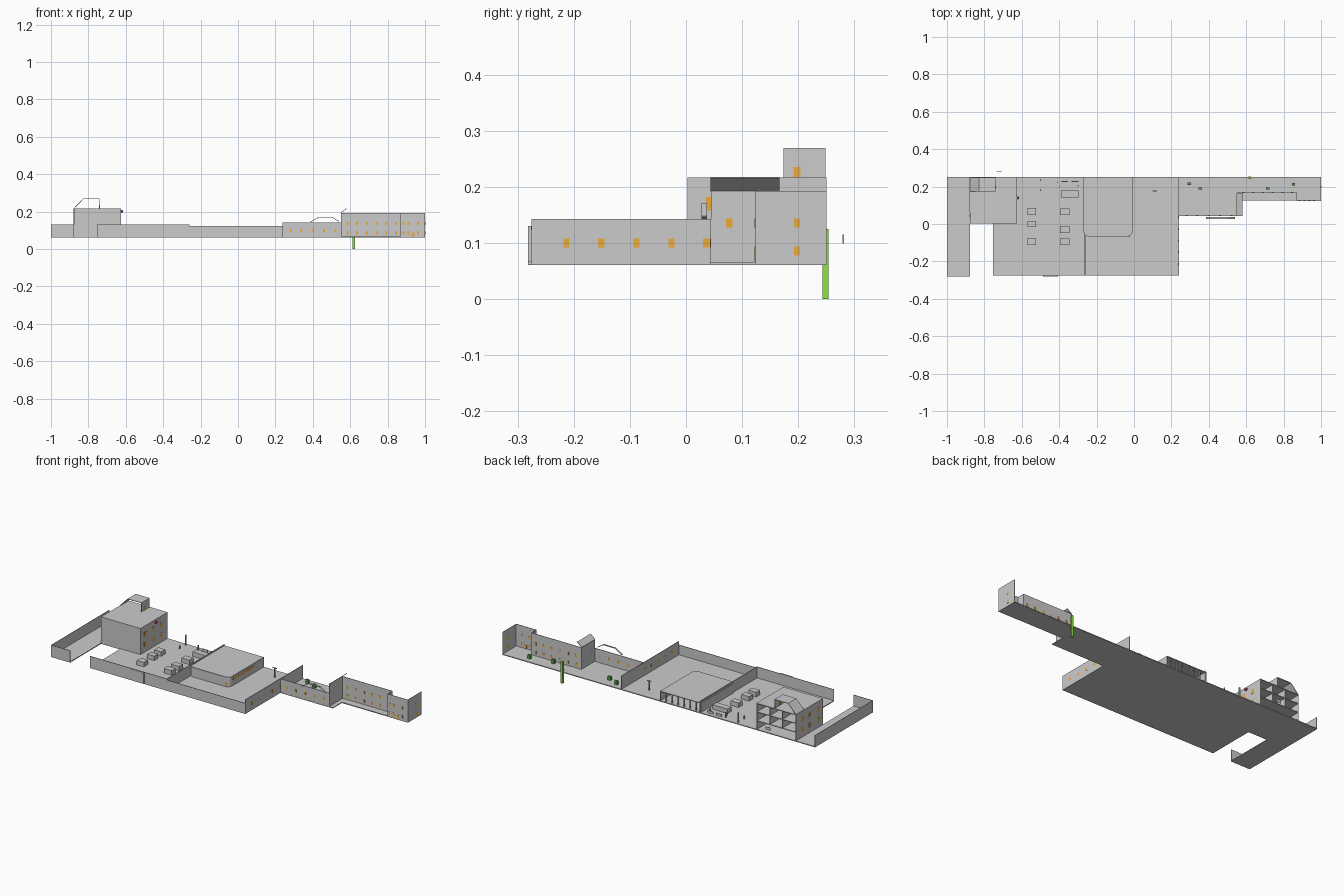
import bpy, bmesh, math

Z0, Z1 = 0.061, 0.066   # underside and top of the ground slab


def material(name, rgb):
    m = bpy.data.materials.new(name)
    m.diffuse_color = (*rgb, 1)
    return m


ORANGE = material("orange", (0.85, 0.40, 0.04))
GREEN = material("green", (0.25, 0.80, 0.05))
DARK_GREEN = material("dark_green", (0.08, 0.35, 0.06))
RED = material("red", (0.45, 0.03, 0.02))


def finish(name, bm, mat=None):
    bmesh.ops.recalc_face_normals(bm, faces=bm.faces)
    me = bpy.data.meshes.new(name)
    bm.to_mesh(me)
    bm.free()
    ob = bpy.data.objects.new(name, me)
    bpy.context.collection.objects.link(ob)
    if mat:
        me.materials.append(mat)
    return ob


def box(name, x0, x1, y0, y1, z0, z1, mat=None):
    bm = bmesh.new()
    bmesh.ops.create_cube(bm, size=1)
    for v in bm.verts:
        v.co.x = x0 if v.co.x < 0 else x1
        v.co.y = y0 if v.co.y < 0 else y1
        v.co.z = z0 if v.co.z < 0 else z1
    return finish(name, bm, mat)


def prism(name, pts, z0, z1):
    """Flat outline extruded upwards."""
    bm = bmesh.new()
    f = bm.faces.new([bm.verts.new((x, y, z0)) for x, y in pts])
    ext = bmesh.ops.extrude_face_region(bm, geom=[f])
    for v in ext["geom"]:
        if isinstance(v, bmesh.types.BMVert):
            v.co.z = z1
    return finish(name, bm)


def sheet(name, a, b, t=0.003):
    """Thin strip between two matching 3D paths."""
    bm = bmesh.new()
    va, vb = [[bm.verts.new(p) for p in path] for path in (a, b)]
    for i in range(len(a) - 1):
        bm.faces.new((va[i], va[i + 1], vb[i + 1], vb[i]))
    ob = finish(name, bm)
    mod = ob.modifiers.new("thickness", 'SOLIDIFY')
    mod.thickness = t
    mod.offset = 0
    return ob


def wall(name, pts, z1, z0=Z0):
    return sheet(name, [(x, y, z0) for x, y in pts], [(x, y, z1) for x, y in pts])


def window(x, y, z, along, w=0.011, h=0.016):
    """Orange pane, slightly proud on both sides of its wall."""
    dx, dy = (w / 2, 0.0025) if along == 'x' else (0.0025, w / 2)
    box("window", x - dx, x + dx, y - dy, y + dy, z - h / 2, z + h / 2, ORANGE)


# Ground slab with the notch beside the left strip
prism("ground_slab", [(-1, 0.25), (-1, -0.28), (-0.877, -0.28), (-0.877, 0.003),
                      (-0.754, 0.003), (-0.754, -0.276), (0.24, -0.276), (0.24, 0.043),
                      (0.577, 0.043), (0.577, 0.125), (1, 0.125), (1, 0.25)], Z0, Z1)

# Yard walls
wall("left_yard_wall", [(-0.999, 0.25), (-0.999, -0.28), (-0.877, -0.28)], 0.13)
wall("front_yard_wall", [(-0.754, -0.275), (-0.262, -0.275)], 0.13)
wall("front_court_wall", [(-0.262, -0.275), (0.24, -0.275)], 0.123)
wall("divider_wall", [(-0.262, -0.275), (-0.262, 0.25)], 0.13)
box("gate_panel", -0.487, -0.406, -0.282, -0.276, Z1, 0.13)

# Right wing walls
wall("court_end_wall", [(0.239, -0.275), (0.239, 0.25)], 0.143)
wall("low_wing_wall", [(0.24, 0.045), (0.552, 0.045)], 0.143)
wall("tall_wing_wall", [(0.552, 0.045), (0.552, 0.168), (0.87, 0.168), (0.87, 0.125),
                        (0.999, 0.125), (0.999, 0.25)], 0.193)
sheet("slanted_roof", [(0.55, 0.044, 0.193), (0.58, 0.044, 0.217)],
      [(0.55, 0.167, 0.193), (0.58, 0.167, 0.217)])
bracket = [(0.385, 0.143), (0.43, 0.17), (0.505, 0.17), (0.54, 0.147)]
sheet("canopy_band", [(x, 0.028, z) for x, z in bracket],
      [(x, 0.037, z) for x, z in bracket])

# Windows of the right wing
for y in (-0.213, -0.151, -0.088, -0.026, 0.036):
    window(0.239, y, 0.10, 'y')
for x in (0.28, 0.337, 0.398, 0.46, 0.522):
    window(x, 0.045, 0.10, 'x')
for z in (0.136, 0.086):
    for i in range(6):
        window(0.585 + 0.052 * i, 0.168, z, 'x')
    for x in (0.885, 0.912, 0.962):
        window(x, 0.125, z, 'x')
    window(0.999, 0.198, z, 'y')
window(0.552, 0.077, 0.136, 'y')
window(0.937, 0.125, 0.077, 'x', 0.014, 0.022)

# Three-storey building, open at the back
X0, X1 = -0.877, -0.627
wall("building_shell", [(X0, 0.25), (X0, 0.004), (X1, 0.004), (X1, 0.25)], 0.217)
box("building_roof", X0, X1, 0.003, 0.25, 0.213, 0.217)
for z in (0.112, 0.163):
    box("building_floor", X0, X1, 0.004, 0.248, z, z + 0.004)
for x in (-0.79, -0.71):
    wall("building_partition", [(x, 0.06), (x, 0.248)], 0.215, 0.114)
wall("building_corridor_wall", [(X0, 0.1), (X1, 0.1)], 0.215)
for x in (X0, X1):
    for y in (0.045, 0.12, 0.19):
        for z in (0.17, 0.11):
            window(x, y, z, 'y', 0.018, 0.024)

# Open rooftop stair shelter
shelter = [(X0, 0.217), (-0.828, 0.268), (-0.741, 0.268), (-0.741, 0.217)]
sheet("roof_shelter", [(x, 0.174, z) for x, z in shelter],
      [(x, 0.249, z) for x, z in shelter])
window(-0.741, 0.198, 0.227, 'y', 0.012, 0.018)

# Hall with rounded front corners, open at the back
corners = [(-0.268, 0.25)]
for cx, a0 in ((-0.243, 180), (-0.035, 270)):
    for i in range(5):
        a = math.radians(a0 + 22.5 * i)
        corners.append((cx + 0.025 * math.cos(a), -0.04 + 0.025 * math.sin(a)))
corners.append((-0.01, 0.25))
prism("hall_roof", corners, 0.118, 0.122)
wall("hall_wall", corners, 0.12)
for x in (-0.262, -0.01):
    window(x, 0.063, 0.103, 'y', 0.19, 0.012)
window(-0.03, -0.064, 0.078, 'x', 0.016, 0.022)
for i in range(6):
    box("hall_post", -0.235 + 0.038 * i, -0.229 + 0.038 * i, 0.236, 0.242, Z1, 0.118)

# Crates in the yard
for x, y, w, d in ((-0.547, 0.066, 0.045, 0.038), (-0.547, 0.0, 0.045, 0.034),
                   (-0.547, -0.093, 0.045, 0.038), (-0.37, 0.066, 0.05, 0.036),
                   (-0.37, -0.03, 0.05, 0.036), (-0.37, -0.095, 0.05, 0.036),
                   (-0.343, 0.16, 0.095, 0.036)):
    box("crate", x - w / 2, x + w / 2, y - d / 2, y + d / 2, Z1, 0.092)

# Poles and small standing posts
for x, y, z in ((0.112, 0.176, 0.122), (-0.5, 0.235, 0.125), (-0.41, 0.222, 0.095),
                (-0.5, 0.18, 0.085), (-0.4, 0.2, 0.085), (-0.3, 0.205, 0.085),
                (0.62, 0.245, 0.09)):
    box("pole", x - 0.002, x + 0.002, y - 0.004, y + 0.004, Z1, z)
box("lamp_arm", 0.1, 0.124, 0.174, 0.178, 0.118, 0.122)
for x in (-0.37, -0.315):
    box("barrier", x - 0.018, x + 0.018, 0.225, 0.229, Z1, 0.08)
box("floating_sign", -0.735, -0.705, 0.279, 0.282, 0.099, 0.115)

# Green marker post and wing bushes
box("marker_post", 0.612, 0.625, 0.243, 0.254, 0, 0.125, GREEN)
for x, y in ((0.295, 0.215), (0.355, 0.19), (0.715, 0.19), (0.853, 0.213)):
    box("green_block", x - 0.009, x + 0.009, y - 0.006, y + 0.006, Z1, 0.088, DARK_GREEN)

# Red alarm ball on the building
bm = bmesh.new()
bmesh.ops.create_uvsphere(bm, u_segments=12, v_segments=8, radius=0.008)
for v in bm.verts:
    v.co.x -= 0.622
    v.co.y += 0.14
    v.co.z += 0.202
finish("alarm_ball", bm, RED)
